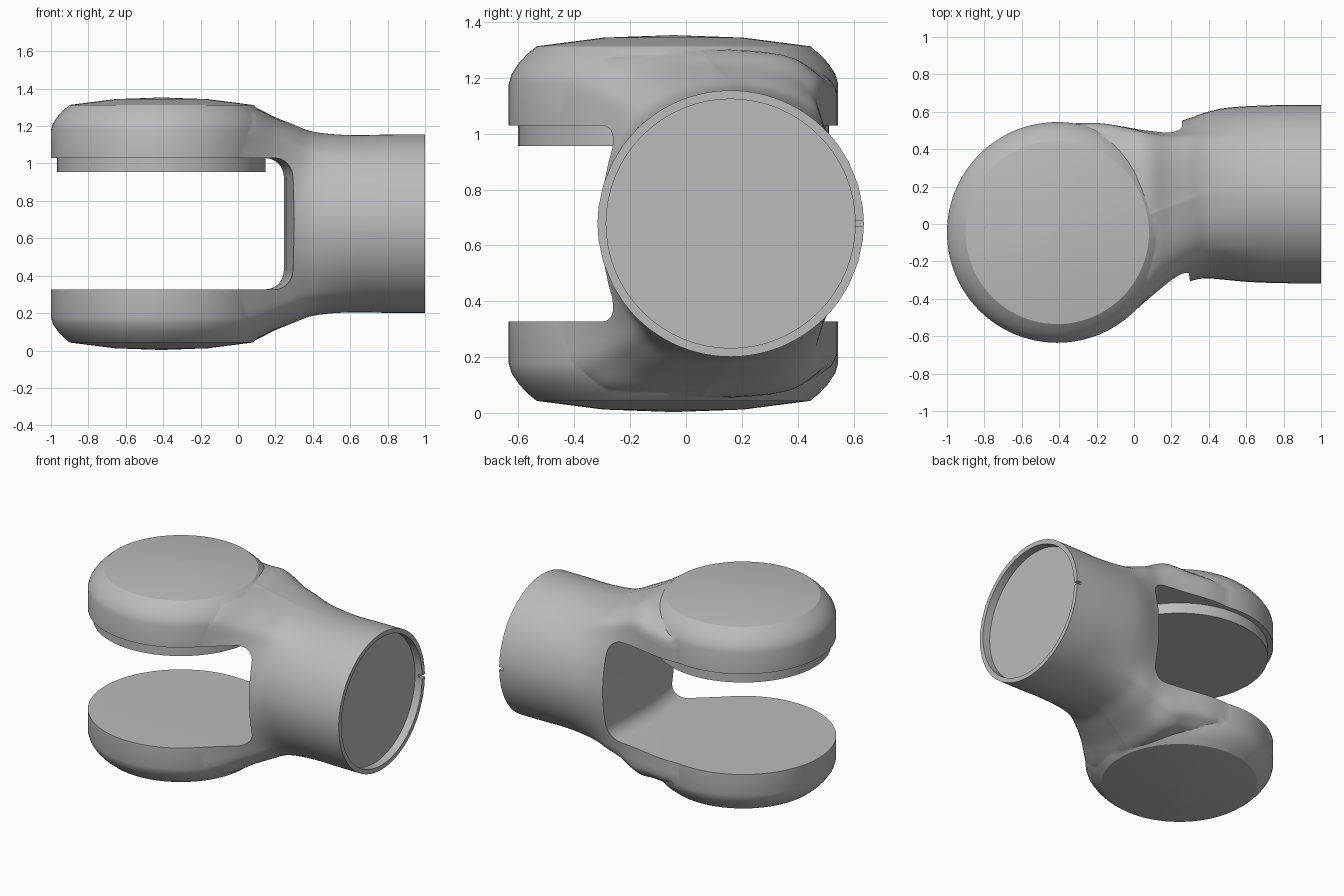
import bpy, bmesh
from math import sin, cos, pi, radians

if "Cube" in bpy.data.objects:
    bpy.data.objects.remove(bpy.data.objects["Cube"])

MID = 0.678                      # height of the symmetry plane
HUB = (-0.41, -0.045)            # fork joint axis
BARREL_Y = 0.16

grey = bpy.data.materials.new("satin grey")
grey.use_nodes = True
grey.diffuse_color = (0.5, 0.5, 0.5, 1)
grey.node_tree.nodes["Principled BSDF"].inputs["Base Color"].default_value = (0.5, 0.5, 0.5, 1)


def loft(name, rings, closed_ends=True):
    """Skin a list of equal-length point rings into a solid."""
    bm = bmesh.new()
    rows = [[bm.verts.new(p) for p in ring] for ring in rings]
    n = len(rows[0])
    for a, b in zip(rows, rows[1:]):
        for i in range(n):
            j = (i + 1) % n
            bm.faces.new((a[i], a[j], b[j], b[i]))
    bm.faces.new(rows[0])
    bm.faces.new(rows[-1])
    bmesh.ops.recalc_face_normals(bm, faces=bm.faces)
    mesh = bpy.data.meshes.new(name)
    bm.to_mesh(mesh)
    bm.free()
    obj = bpy.data.objects.new(name, mesh)
    bpy.context.collection.objects.link(obj)
    mesh.materials.append(grey)
    return obj


def turned(name, profile, sides=96):
    """Upright turned solid on the joint axis from (radius, z) pairs."""
    return loft(name, [[(HUB[0] + r * cos(2 * pi * i / sides),
                         HUB[1] + r * sin(2 * pi * i / sides), z)
                        for i in range(sides)] for r, z in profile])


def combine(obj, other, operation):
    mod = obj.modifiers.new(operation, 'BOOLEAN')
    mod.operation, mod.object, mod.solver = operation, other, 'EXACT'
    bpy.context.view_layer.objects.active = obj
    bpy.ops.object.modifier_apply(modifier=mod.name)
    bpy.data.objects.remove(other)


def smooth(obj, angle):
    bpy.ops.object.select_all(action='DESELECT')
    obj.select_set(True)
    bpy.context.view_layer.objects.active = obj
    bpy.ops.object.shade_smooth_by_angle(angle=radians(angle))


def spline(rows, steps=5):
    """Catmull-Rom resampling of rows of numbers."""
    out = []
    for k in range(len(rows) - 1):
        p0, p1, p2 = rows[max(k - 1, 0)], rows[k], rows[k + 1]
        p3 = rows[min(k + 2, len(rows) - 1)]
        for s in range(steps):
            t = s / steps
            out.append([b + 0.5 * t * (c - a + t * (2*a - 5*b + 4*c - d + t * (3*(b - c) + d - a)))
                        for a, b, c, d in zip(p0, p1, p2, p3)])
    return out + [list(rows[-1])]


# Quarter cross-section: inset from edge, height fraction, matching circle angle
QUARTER = spline([(0, 0, 0), (0, .47, 36), (0, .78, 51), (.05, .89, 58),
                  (.13, .96, 66), (.28, .99, 77), (.55, 1, 90)], 4)


def body_ring(x, front, back, height, m):
    m = min(max(m, 0), 1)
    radius = 0.462 + 0.015 * min(max((x - 0.3) / 0.5, 0), 1)
    mid = (front + back) / 2

    def point(q, side, up):
        inset, frac, ang = q
        edge = back if side > 0 else front
        reach = abs(edge - mid)
        y = mid + side * max(reach - max(inset, 0), 0)
        if ang > 89.9:
            y = mid
        cy = BARREL_Y + side * radius * cos(radians(ang))
        cz = radius * sin(radians(ang))
        return (x, y + (cy - y) * m, MID + up * (height * frac * (1 - m) + cz * m))

    ring = [point(q, 1, 1) for q in QUARTER]
    ring += [point(q, -1, 1) for q in QUARTER[-2::-1]]
    ring += [point(q, -1, -1) for q in QUARTER[1:]]
    ring += [point(q, 1, -1) for q in QUARTER[-2:0:-1]]
    return ring


# Barrel and neck: x, front edge, back edge, half height, roundness
stations = [(-.4, -.625, .535, .6, 0), (-.2, -.59, .54, .6, 0), (-.05, -.525, .52, .615, .05),
            (.08, -.45, .495, .665, .2), (.2, -.38, .48, .64, .4), (.3, -.31, .5, .61, .55),
            (.4, -.25, .53, .575, .75), (.52, -.24, .58, .56, .9), (.72, -.3, .62, .5, 1),
            (1, -.31, .63, .5, 1)]
body = loft("fork_body", [body_ring(*s) for s in spline(stations)])

# Domed hub at the end of the fork
half = [(.001, .675), (.25, .666), (.49, .635), (.525, .606), (.555, .573),
        (.58, .535), (.59, .5)]
hub = turned("hub", [(r, MID + z) for r, z in half] + [(r, MID - z) for r, z in half[::-1]])
combine(body, hub, 'UNION')


# Slot between the two fork arms, with rounded inner corners
def slot_ring(y, wall, r=0.1, h=0.351):
    arc = [(wall - r + r * cos(a), h - r + r * sin(a))
           for a in (i * pi / 16 for i in range(9))]
    pts = [(-1.5, -h)] + [(x, -z) for x, z in arc[::-1]] + arc + [(-1.5, h)]
    return [(x, y, MID + z) for x, z in pts]


slot = loft("slot_cutter", [slot_ring(*s) for s in
                            spline([(-.9, .38), (-.31, .3), (.15, .245), (.62, .262), (.9, .29)], 3)])
combine(body, slot, 'DIFFERENCE')


# Recessed socket in the barrel end
def disc_ring(x, r, sides=64):
    return [(x, BARREL_Y + r * cos(2 * pi * i / sides), MID + r * sin(2 * pi * i / sides))
            for i in range(sides)]


combine(body, loft("socket_cutter", [disc_ring(.945, .446), disc_ring(1.1, .446)]), 'DIFFERENCE')


# Small key notch in the barrel rim
def notch_ring(x):
    return [(x, .58, MID - .01), (x, .7, MID - .01), (x, .7, MID + .01), (x, .58, MID + .01)]


combine(body, loft("notch_cutter", [notch_ring(.97), notch_ring(1.1)]), 'DIFFERENCE')
smooth(body, 24)

# Bearing pad under the upper arm
pad = turned("bearing_pad", [(.557, .955), (.557, 1.04)])
smooth(pad, 30)
